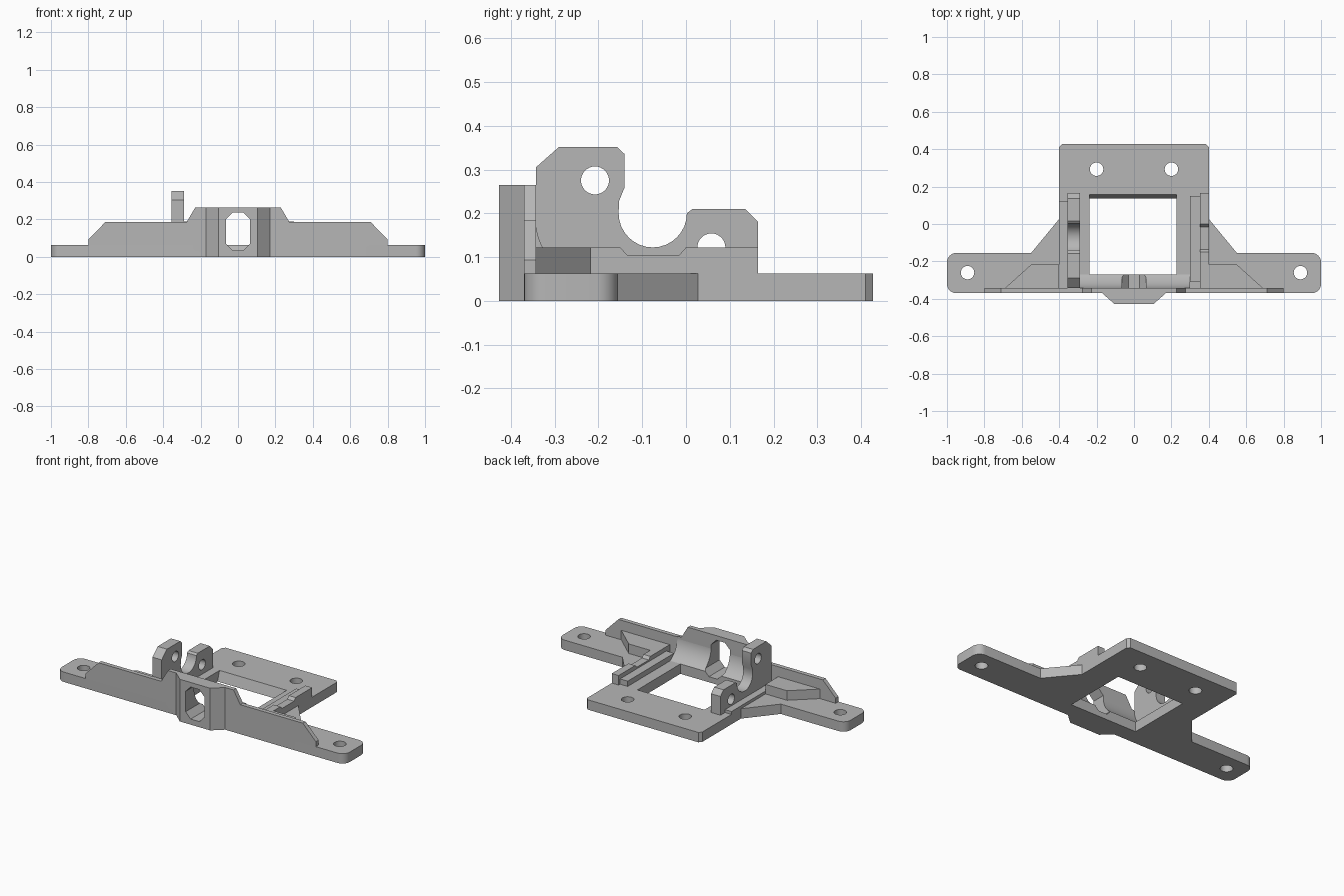
import bpy, bmesh
from math import sin, cos, pi, radians
from mathutils import Vector

if "Cube" in bpy.data.objects:
    bpy.data.objects.remove(bpy.data.objects["Cube"])

grey = bpy.data.materials.new("grey_plastic")
grey.use_nodes = True
colour = (0.47, 0.47, 0.47, 1)
grey.diffuse_color = colour
grey.node_tree.nodes["Principled BSDF"].inputs["Base Color"].default_value = colour


def arc(cx, cy, r, a0, a1, n=8):
    """Points on an arc, angles in degrees."""
    return [(cx + r * cos(radians(a0 + (a1 - a0) * i / n)),
             cy + r * sin(radians(a0 + (a1 - a0) * i / n))) for i in range(n + 1)]


def circle(cx, cy, r):
    return arc(cx, cy, r, 0, 360, 32)[:-1]


def prism(name, pts, axis, lo, hi):
    """Extrude a 2D outline along an axis between lo and hi."""
    place = {"x": lambda a, b: (lo, a, b),
             "y": lambda a, b: (a, lo, b),
             "z": lambda a, b: (a, b, lo)}[axis]
    bm = bmesh.new()
    face = bm.faces.new([bm.verts.new(place(a, b)) for a, b in pts])
    new = bmesh.ops.extrude_face_region(bm, geom=[face])["geom"]
    step = Vector([hi - lo if k == axis else 0 for k in "xyz"])
    bmesh.ops.translate(bm, vec=step,
                        verts=[g for g in new if isinstance(g, bmesh.types.BMVert)])
    bmesh.ops.recalc_face_normals(bm, faces=bm.faces[:])
    mesh = bpy.data.meshes.new(name)
    bm.to_mesh(mesh)
    bm.free()
    mesh.materials.append(grey)
    ob = bpy.data.objects.new(name, mesh)
    bpy.context.collection.objects.link(ob)
    return ob


def select(ob):
    bpy.ops.object.select_all(action="DESELECT")
    ob.select_set(True)
    bpy.context.view_layer.objects.active = ob


def cut(ob, *prism_args):
    """Subtract a prism from a part."""
    tool = prism("cutter", *prism_args)
    tool.hide_render = True
    select(ob)
    mod = ob.modifiers.new("cut", "BOOLEAN")
    mod.operation, mod.solver, mod.object = "DIFFERENCE", "EXACT", tool
    bpy.ops.object.modifier_apply(modifier=mod.name)
    bpy.data.objects.remove(tool)


def mirrored(half):
    return half + [(-a, b) for a, b in reversed(half)]


def rect(a0, a1, b0, b1):
    return [(a0, b0), (a1, b0), (a1, b1), (a0, b1)]


T = 0.062       # plate thickness
FRONT = -0.37   # front face
parts = []

# base plate with rounded ears, window and screw holes
half = arc(0.95, FRONT + 0.05, 0.05, -90, 0) + arc(0.95, -0.205, 0.05, 0, 90)
half += [(0.55, -0.155), (0.4, 0.027), (0.4, 0.41), (0.385, 0.427)]
plate = prism("base_plate", mirrored(half), "z", 0, T)
cut(plate, [(-0.27, -0.01), (0.133, -0.01), (0.16, T + 0.01), (-0.27, T + 0.01)],
    "x", -0.238, 0.228)
for x, y in ((0.2, 0.293), (0.89, -0.26)):
    for s in (-1, 1):
        cut(plate, circle(s * x, y, 0.036), "z", -0.1, 0.2)
parts.append(plate)

# front wall with stepped top
wall = prism("front_wall", mirrored([(0.8, T), (0.8, 0.093), (0.71, 0.185),
                                     (0.275, 0.185), (0.228, 0.265)]),
             "y", FRONT, -0.343)
parts.append(wall)

# concave cradle behind the front wall
cradle = prism("front_cradle", [(-0.343, T)] + arc(-0.195, 0.19, 0.149, 239.5, 180, 14),
               "x", -0.29, 0.3)
parts.append(cradle)

# protruding boss at the front centre
boss = prism("front_boss", mirrored([(0.17, FRONT), (0.105, -0.427)]), "z", 0, 0.265)
parts.append(boss)

# eight-sided opening through boss, wall, cradle and plate
slot = mirrored([(0.03, 0.035), (0.065, 0.072), (0.065, 0.2), (0.03, 0.236)])
for ob in (plate, wall, cradle, boss):
    cut(ob, slot, "y", -0.6, -0.2)

# braces joining the ears to the middle
for s, side in ((1, "left"), (-1, "right")):
    parts.append(prism(side + "_brace", [(s * 0.4, -0.343), (s * 0.69, -0.343),
                                         (s * 0.55, -0.217), (s * 0.4, -0.217)],
                       "z", T, 0.122))

# tall bearing arm with two pivot holes
profile = [(-0.343, T), (-0.343, 0.305), (-0.29, 0.352), (-0.158, 0.352),
           (-0.14, 0.335), (-0.14, 0.26), (-0.153, 0.228)]
profile += arc(-0.076, 0.2, 0.078, 180, 360, 16)
profile += [(0.015, 0.21), (0.135, 0.21), (0.165, 0.18), (0.165, T)]
arm = prism("bearing_arm", profile, "x", -0.355, -0.29)
for y, z in ((-0.208, 0.275), (0.058, 0.122)):
    cut(arm, circle(y, z, 0.032), "x", -0.5, -0.2)
parts.append(arm)

# low rim outside the arm
parts.append(prism("right_rim", rect(-0.4, -0.355, -0.343, 0.12), "z", T, 0.08))

# opposite side wall with a shallow dip, and its inner ledge
dip = [(0.165, T), (0.165, 0.122), (0.0, 0.122), (-0.015, 0.105),
       (-0.135, 0.105), (-0.15, 0.122), (-0.343, 0.122), (-0.343, T)]
parts.append(prism("left_side_wall", dip, "x", 0.353, 0.4))
parts.append(prism("left_inner_ledge", rect(-0.31, 0.15, T, 0.095), "x", 0.3, 0.353))

for ob in parts:
    select(ob)
    bpy.ops.object.shade_smooth_by_angle(angle=pi / 6)
